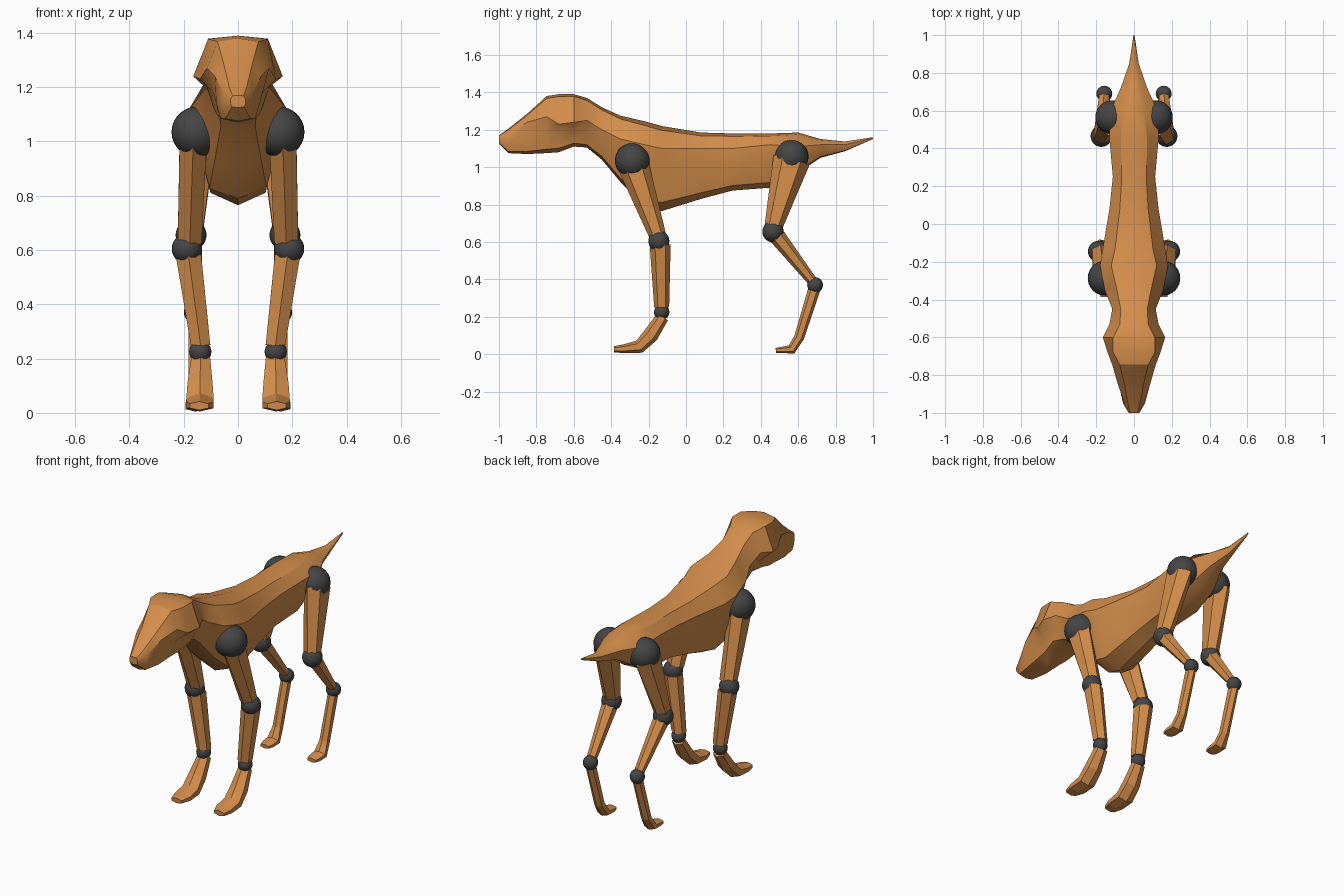
import bpy
import bmesh
import math
from mathutils import Vector

old = bpy.data.objects.get("Cube")
if old:
    bpy.data.objects.remove(old, do_unlink=True)


def make_material(name, colour):
    mat = bpy.data.materials.new(name)
    mat.use_nodes = True
    mat.diffuse_color = colour
    mat.node_tree.nodes["Principled BSDF"].inputs["Base Color"].default_value = colour
    return mat


tan = make_material("tan coat", (0.66, 0.27, 0.07, 1))
grey = make_material("dark grey joint", (0.06, 0.06, 0.06, 1))


def finish(name, bm, mat, smooth_angle=None):
    """Turn a bmesh into a shaded object."""
    bmesh.ops.recalc_face_normals(bm, faces=bm.faces)
    mesh = bpy.data.meshes.new(name)
    bm.to_mesh(mesh)
    bm.free()
    mesh.materials.append(mat)
    obj = bpy.data.objects.new(name, mesh)
    bpy.context.collection.objects.link(obj)
    if smooth_angle:
        bpy.ops.object.select_all(action="DESELECT")
        obj.select_set(True)
        bpy.context.view_layer.objects.active = obj
        bpy.ops.object.shade_smooth_by_angle(angle=math.radians(smooth_angle))
    return obj


def loft(name, rings, mat, smooth_angle=None):
    """Skin a row of equal rings and cap both ends."""
    bm = bmesh.new()
    rows = [[bm.verts.new(p) for p in ring] for ring in rings]
    count = len(rows[0])
    for a, b in zip(rows, rows[1:]):
        for i in range(count):
            j = (i + 1) % count
            bm.faces.new((a[i], a[j], b[j], b[i]))
    bm.faces.new(rows[0])
    bm.faces.new(rows[-1])
    return finish(name, bm, mat, smooth_angle)


def body_ring(station, drop, jowl):
    """Symmetric section: spine, back edge, flank, lower flank, keel."""
    y, top, back_x, side_x, side_z, low_x, low_z, keel = station
    half = [(back_x, top - drop * (top - keel)), (side_x, side_z), (low_x, low_z),
            (low_x * jowl, keel + 0.2 * (low_z - keel))]
    outline = [(0, top)] + half + [(0, keel)] + [(-x, z) for x, z in reversed(half)]
    return [Vector((x, y, z)) for x, z in outline]


# Body: tail tip to neck, then the head
torso = [
    (1.0, 1.16, .002, .003, 1.155, .002, 1.152, 1.15),
    (.85, 1.137, .012, .025, 1.12, .02, 1.10, 1.085),
    (.72, 1.15, .03, .07, 1.12, .055, 1.08, 1.05),
    (.6, 1.185, .055, .125, 1.11, .11, 1.04, .97),
    (.45, 1.18, .07, .13, 1.12, .12, 1.03, .89),
    (.25, 1.18, .065, .112, 1.1, .11, 1.01, .875),
    (.08, 1.185, .075, .13, 1.1, .125, .995, .83),
    (-.13, 1.22, .1, .165, 1.1, .145, .995, .765),
    (-.22, 1.245, .12, .18, 1.12, .15, .99, .79),
    (-.35, 1.275, .09, .155, 1.15, .12, 1.02, .92),
    (-.45, 1.32, .07, .115, 1.2, .09, 1.13, 1.04),
    (-.53, 1.37, .075, .13, 1.25, .1, 1.18, 1.105),
]
head = [
    (-.6, 1.39, .11, .165, 1.24, .115, 1.2, 1.11),
    (-.68, 1.39, .11, .14, 1.23, .1, 1.19, 1.08),
    (-.745, 1.38, .075, .115, 1.27, .09, 1.18, 1.075),
    (-.85, 1.285, .05, .085, 1.24, .08, 1.14, 1.07),
    (-.95, 1.205, .032, .05, 1.17, .058, 1.12, 1.075),
    (-1.0, 1.17, .02, .028, 1.155, .028, 1.14, 1.125),
]
rings = [body_ring(s, 0.05, 0.7) for s in torso] + [body_ring(s, 0.04, 0.8) for s in head]
loft("body", rings, tan, 28)


def limb(name, path, sides=6):
    """Faceted tube; each path point is x, y, z, half width, half depth."""
    centres = [Vector(p[:3]) for p in path]
    result = []
    for k, p in enumerate(path):
        ahead = centres[min(k + 1, len(path) - 1)] - centres[max(k - 1, 0)]
        depth_axis = Vector((0, -ahead.z, ahead.y)).normalized()
        ring = []
        for i in range(sides):
            angle = math.tau * (i + 0.5) / sides
            ring.append(centres[k] + Vector((p[3] * math.cos(angle) / math.cos(math.pi / sides), 0, 0))
                        + depth_axis * p[4] * math.sin(angle))
        result.append(ring)
    return loft(name, result, tan)


def ball(name, centre, radius):
    bm = bmesh.new()
    bmesh.ops.create_uvsphere(bm, u_segments=24, v_segments=14, radius=radius)
    bmesh.ops.translate(bm, verts=bm.verts, vec=centre)
    finish(name, bm, grey, 40)


limbs = {
    "front_upper_leg": [(.165, -.285, 1.02, .05, .085), (.178, -.15, .63, .044, .045)],
    "front_lower_leg": [(.183, -.138, .585, .047, .056), (.138, -.13, .25, .036, .04)],
    "front_paw": [(.137, -.125, .2, .034, .034), (.14, -.19, .1, .046, .042),
                  (.14, -.25, .04, .05, .036), (.14, -.33, .029, .05, .024),
                  (.143, -.385, .026, .034, .016)],
    "hind_thigh": [(.135, .565, 1.04, .055, .1), (.17, .467, .68, .042, .048)],
    "hind_shin": [(.172, .475, .645, .04, .046), (.158, .68, .385, .025, .026)],
    "hind_foot": [(.157, .69, .36, .024, .033), (.157, .605, .09, .026, .027),
                  (.157, .565, .026, .036, .026), (.157, .51, .022, .036, .017),
                  (.157, .48, .02, .028, .013)],
}
joints = {
    "shoulder_joint": ((.152, -.287, 1.035), .093),
    "elbow_joint": ((.188, -.145, .605), .056),
    "wrist_joint": ((.139, -.13, .225), .041),
    "hip_joint": ((.115, .565, 1.055), .09),
    "knee_joint": ((.173, .465, .655), .057),
    "hock_joint": ((.157, .69, .37), .042),
}

# Legs and ball joints on both sides
for side, sign in (("left", 1), ("right", -1)):
    for part, path in limbs.items():
        limb(f"{side}_{part}", [(sign * p[0],) + p[1:] for p in path])
    for part, (c, radius) in joints.items():
        ball(f"{side}_{part}", (sign * c[0], c[1], c[2]), radius)
